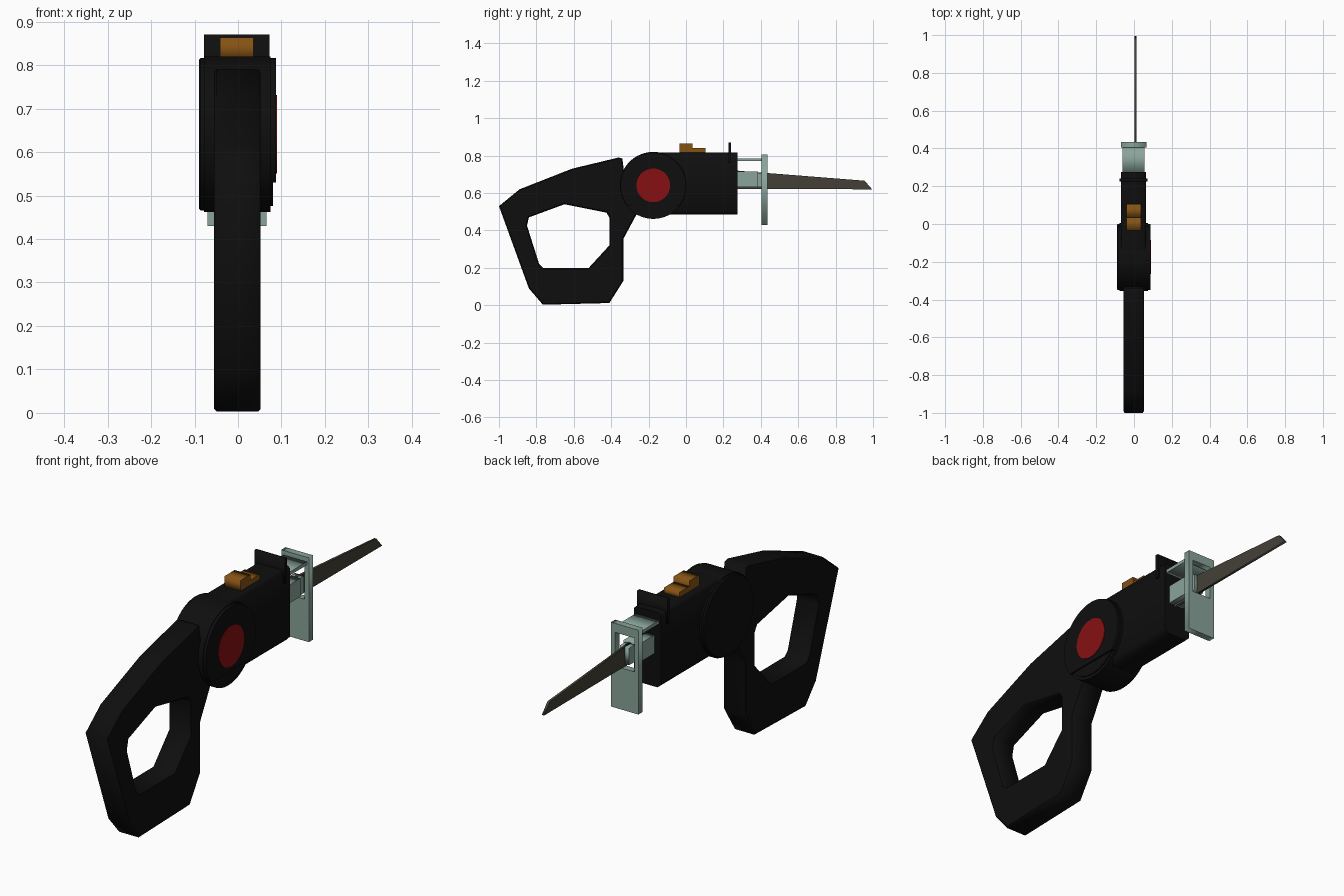
import bpy, math
from mathutils import Matrix

if "Cube" in bpy.data.objects:
    bpy.data.objects.remove(bpy.data.objects["Cube"])


def material(name, rgb):
    m = bpy.data.materials.new(name)
    m.diffuse_color = (*rgb, 1)
    m.use_nodes = True
    m.node_tree.nodes["Principled BSDF"].inputs["Base Color"].default_value = m.diffuse_color
    return m


BLACK = material("black", (0.0045, 0.0045, 0.0045))
RED = material("red", (0.24, 0.005, 0.006))
ORANGE = material("orange", (0.23, 0.085, 0.007))
TEAL = material("grey_green", (0.25, 0.37, 0.32))
STEEL = material("dark_steel", (0.055, 0.051, 0.038))

# local x -> world y, local y -> world z, local z -> world x
SIDE = Matrix(((0, 0, 1, 0), (1, 0, 0, 0), (0, 1, 0, 0), (0, 0, 0, 1)))
# local x -> world x, local y -> world z, local z -> world -y
FRONT = Matrix(((1, 0, 0, 0), (0, 0, -1, 0), (0, 1, 0, 0), (0, 0, 0, 1)))


def extrude(name, loops, lo, hi, mat, bevel=0.0, frame=SIDE, smooth=False):
    """Extrude a flat outline (with holes) between two depths."""
    cu = bpy.data.curves.new(name, 'CURVE')
    cu.dimensions = '2D'
    cu.fill_mode = 'BOTH'
    cu.extrude = (hi - lo) / 2 - bevel
    cu.bevel_depth = bevel
    cu.bevel_resolution = 0
    cu.offset = -bevel
    for pts in loops:
        sp = cu.splines.new('POLY')
        sp.points.add(len(pts) - 1)
        for p, (a, b) in zip(sp.points, pts):
            p.co = (a, b, 0, 1)
        sp.use_cyclic_u = True
    tmp = bpy.data.objects.new(name + "_curve", cu)
    bpy.context.collection.objects.link(tmp)
    dg = bpy.context.evaluated_depsgraph_get()
    me = bpy.data.meshes.new_from_object(tmp.evaluated_get(dg))
    bpy.data.objects.remove(tmp)
    mid = (lo + hi) / 2
    me.transform(frame @ Matrix.Translation((0, 0, mid if frame is SIDE else -mid)))
    me.materials.clear()
    me.materials.append(mat)
    ob = bpy.data.objects.new(name, me)
    bpy.context.collection.objects.link(ob)
    if smooth:
        bpy.ops.object.select_all(action='DESELECT')
        ob.select_set(True)
        bpy.context.view_layer.objects.active = ob
        bpy.ops.object.shade_smooth_by_angle(angle=math.radians(30))
    return ob


def rect(a0, a1, b0, b1):
    return [(a0, b0), (a1, b0), (a1, b1), (a0, b1)]


def box(name, x, y, z, mat, bevel=0.0):
    return extrude(name, [rect(*y, *z)], *x, mat, bevel)


def circle(r, n=64, floor=-9):
    return [(-0.175 + r * math.cos(2 * math.pi * i / n),
             max(floor, 0.641 + r * math.sin(2 * math.pi * i / n))) for i in range(n)]


# D-shaped handle
outer = [(-1.0, 0.53), (-0.89, 0.62), (-0.61, 0.73), (-0.36, 0.79), (-0.34, 0.785),
         (-0.33, 0.70), (-0.2, 0.68), (-0.2, 0.5), (-0.265, 0.485), (-0.335, 0.355),
         (-0.335, 0.13), (-0.41, 0.012), (-0.765, 0.003), (-0.84, 0.09)]
hole = [(-0.85, 0.425), (-0.84, 0.47), (-0.65, 0.54), (-0.425, 0.495), (-0.41, 0.47),
        (-0.41, 0.32), (-0.52, 0.2), (-0.765, 0.2), (-0.785, 0.22)]
extrude("handle", [outer, hole], -0.055, 0.052, BLACK, 0.006)

# motor drum with side caps
extrude("motor_drum", [circle(0.179)], -0.078, 0.075, BLACK, smooth=True)
extrude("drum_cap_left", [circle(0.175)], -0.09, -0.07, BLACK, 0.004, smooth=True)
extrude("drum_cap_right", [circle(0.165)], 0.07, 0.08, BLACK, smooth=True)
extrude("drum_cap_upper", [circle(0.175, floor=0.53)], 0.07, 0.0875, BLACK, smooth=True)
extrude("red_disc", [circle(0.09, 48)], 0.084, 0.09, RED)

# gearbox body, chamfered along its length
x0, x1, z0, z1, c = -0.07, 0.063, 0.485, 0.817, 0.018
section = [(x0 + c, z0), (x1 - c, z0), (x1, z0 + c), (x1, z1 - c / 2),
           (x1 - c / 2, z1), (x0 + c / 2, z1), (x0, z1 - c / 2), (x0, z0 + c)]
extrude("gearbox", [section], -0.17, 0.275, BLACK, frame=FRONT)
box("top_fin", (-0.078, 0.072), (0.226, 0.24), (0.76, 0.87), BLACK)

# stepped switch
box("switch_high", (-0.041, 0.036), (-0.035, 0.035), (0.81, 0.864), ORANGE)
box("switch_low", (-0.041, 0.036), (0.035, 0.105), (0.81, 0.84), ORANGE)

# guard shoe, its arm and the blade clamp
extrude("shoe_plate", [rect(-0.07, 0.065, 0.43, 0.805), rect(-0.05, 0.045, 0.615, 0.765)],
        0.405, 0.435, TEAL, frame=FRONT)
box("shoe_arm", (-0.06, 0.055), (0.265, 0.41), (0.77, 0.785), TEAL)
box("clamp_block", (-0.037, 0.037), (0.265, 0.385), (0.632, 0.714), TEAL)
box("clamp_nose", (-0.018, 0.028), (0.38, 0.425), (0.632, 0.708), TEAL)

# blade
blade = [(0.27, 0.622), (0.995, 0.62), (0.955, 0.666), (0.27, 0.72)]
extrude("blade", [blade], 0.002, 0.013, STEEL)
